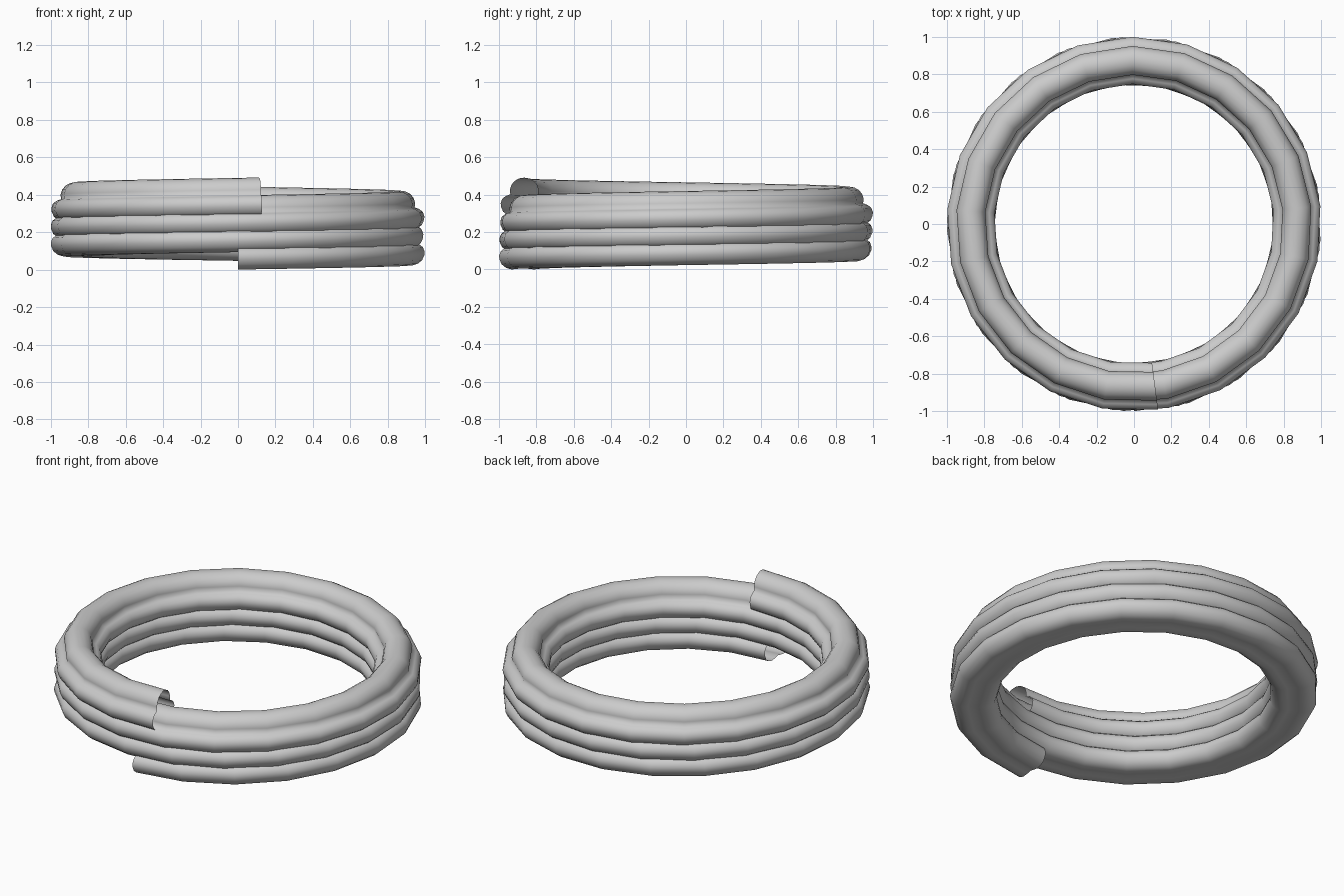
import bpy, bmesh, math

if "Cube" in bpy.data.objects:
    bpy.data.objects.remove(bpy.data.objects["Cube"])

PITCH = 0.093          # rise per turn
SWEEP = 3 * 2 * math.pi + math.radians(7.4)
STEPS = 64
RADIUS = 0.873

# half of the cross-section: wide rounded lower lobe, narrower upper lobe
half = [(0.0, 0.010), (0.03, 0.004), (0.06, 0.0), (0.09, 0.009), (0.113, 0.028),
        (0.125, 0.055), (0.126, 0.075), (0.117, 0.098), (0.098, 0.112),
        (0.074, 0.121), (0.077, 0.145), (0.068, 0.172), (0.050, 0.193),
        (0.026, 0.206), (0.0, 0.210)]
profile = half + [(-x, z) for x, z in half[-2:0:-1]]

# sweep the closed section along a helix, ends left open
bm = bmesh.new()
rings = []
for i in range(STEPS + 1):
    t = SWEEP * i / STEPS
    a = t - math.pi / 2
    lift = PITCH * t / (2 * math.pi)
    rings.append([bm.verts.new(((RADIUS + x) * math.cos(a),
                                (RADIUS + x) * math.sin(a), z + lift))
                  for x, z in profile])
n = len(profile)
for r0, r1 in zip(rings, rings[1:]):
    for j in range(n):
        k = (j + 1) % n
        bm.faces.new((r0[j], r1[j], r1[k], r0[k]))
bmesh.ops.recalc_face_normals(bm, faces=bm.faces)

mesh = bpy.data.meshes.new("coiled_hose")
bm.to_mesh(mesh)
bm.free()
coil = bpy.data.objects.new("coiled_hose", mesh)
bpy.context.collection.objects.link(coil)
bpy.context.view_layer.objects.active = coil
coil.select_set(True)
bpy.ops.object.shade_smooth()
